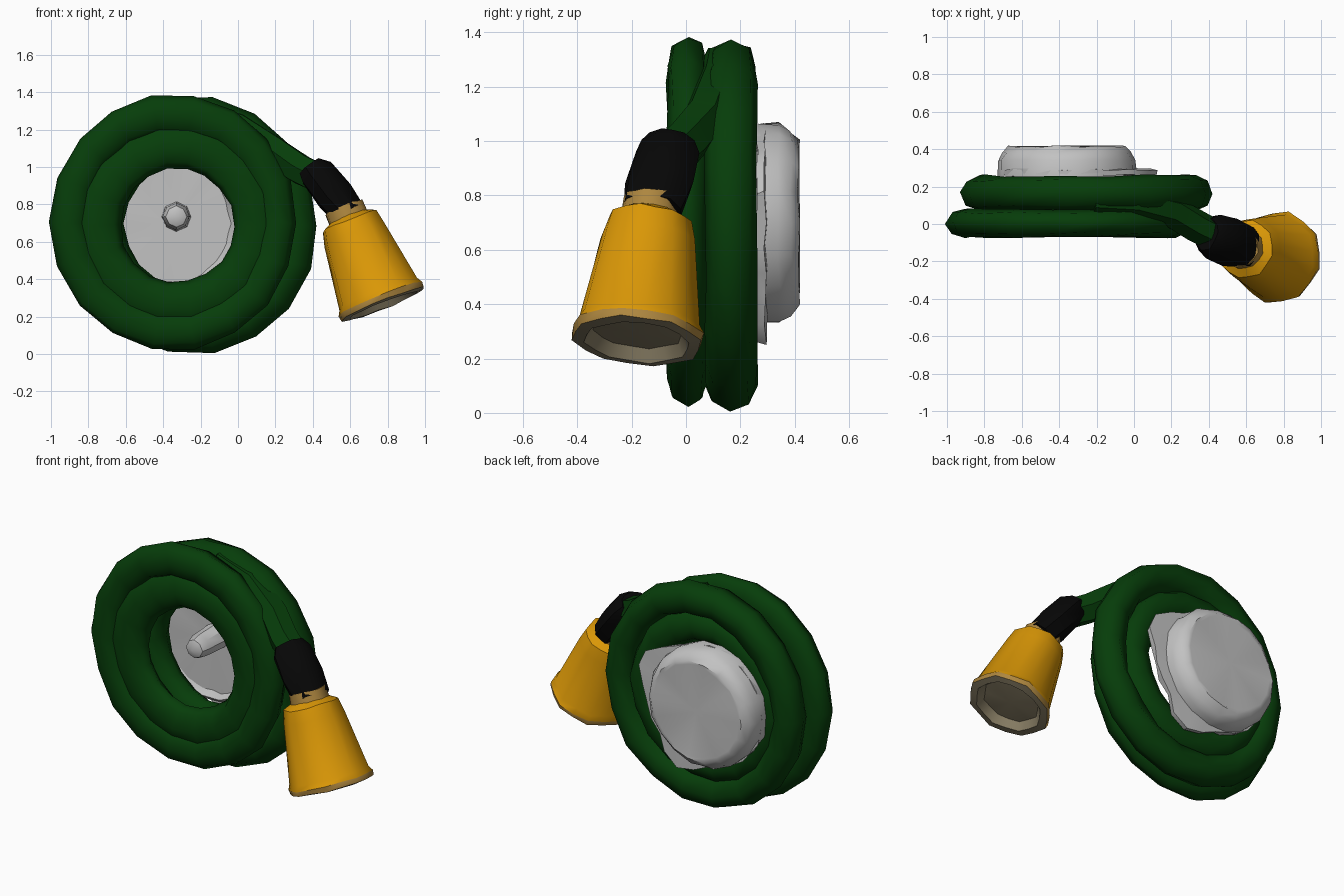
import bpy, bmesh, math, random
from mathutils import Vector

random.seed(4)
cube = bpy.data.objects.get("Cube")
if cube:
    bpy.data.objects.remove(cube, do_unlink=True)


def material(name, rgb):
    m = bpy.data.materials.new(name)
    m.use_nodes = True
    m.diffuse_color = (*rgb, 1)
    m.node_tree.nodes["Principled BSDF"].inputs["Base Color"].default_value = (*rgb, 1)
    return m


GREEN = material("hose green", (0.002, 0.047, 0.003))
YELLOW = material("nozzle yellow", (0.70, 0.31, 0.002))
BLACK = material("rubber black", (0.002, 0.002, 0.002))
SILVER = material("metal grey", (0.54, 0.54, 0.54))
TAN = material("spray face tan", (0.25, 0.21, 0.13))
AMBER = material("worn amber", (0.42, 0.24, 0.05))


def finish(obj, mats, jitter=0.0, angle=40):
    for m in mats:
        obj.data.materials.append(m)
    for v in obj.data.vertices:
        v.co += Vector([random.uniform(-jitter, jitter) for _ in range(3)])
    bpy.ops.object.select_all(action="DESELECT")
    obj.select_set(True)
    bpy.context.view_layer.objects.active = obj
    bpy.ops.object.shade_smooth_by_angle(angle=math.radians(angle))
    return obj


def ring(name, x, y, z, major, minor, depth=1.0, tall=1.0):
    """One winding of hose, standing upright around the y axis."""
    bpy.ops.mesh.primitive_torus_add(major_segments=18, minor_segments=8,
                                     major_radius=major, minor_radius=minor,
                                     location=(x, y, z), rotation=(math.pi / 2, 0, 0))
    obj = bpy.context.object
    obj.name = name
    obj.scale = (1, tall, depth)
    return finish(obj, [GREEN], 0.008, 60)


def lathe(name, start, axis, profile, mats, segs=12, flute=0.0, shape=None, jitter=0.0):
    """Turn (radius, distance, material) points around an axis."""
    bm = bmesh.new()
    turn = Vector(axis).to_track_quat("Z", "Y")
    rows = []
    for r, d, _ in profile:
        row = []
        for i in range(segs):
            a = 2 * math.pi * i / segs
            k = r * (1 - flute * (i % 2)) * (shape(a) if shape else 1)
            p = turn @ Vector((k * math.cos(a), k * math.sin(a), d))
            row.append(bm.verts.new(Vector(start) + p))
        rows.append(row)
    for (_, _, mat), low, high in zip(profile, rows, rows[1:]):
        for i in range(segs):
            j = (i + 1) % segs
            bm.faces.new((low[i], low[j], high[j], high[i])).material_index = mat
    bmesh.ops.remove_doubles(bm, verts=bm.verts, dist=0.0005)
    bmesh.ops.recalc_face_normals(bm, faces=bm.faces)
    mesh = bpy.data.meshes.new(name)
    bm.to_mesh(mesh)
    bm.free()
    obj = bpy.data.objects.new(name, mesh)
    bpy.context.collection.objects.link(obj)
    return finish(obj, mats, jitter)


# Coiled hose: two layers of two windings pressed together
ring("front_outer_winding", -0.345, 0.005, 0.705, 0.56, 0.1, 0.76, 1.045)
ring("front_inner_winding", -0.325, 0.012, 0.685, 0.425, 0.122, 0.62)
ring("back_outer_winding", -0.25, 0.165, 0.69, 0.58, 0.097, 0.97, 1.02)
ring("back_inner_winding", -0.28, 0.165, 0.69, 0.43, 0.1, 0.88)

# Free hose end running from the coil to the nozzle
curve = bpy.data.curves.new("hose_end", "CURVE")
curve.dimensions = "3D"
curve.bevel_depth = 0.088
curve.bevel_resolution = 1
curve.use_fill_caps = True
path = curve.splines.new("POLY")
points = [(-0.22, 0.13, 1.27), (0.0, 0.12, 1.21), (0.2, 0.07, 1.08),
          (0.33, -0.01, 0.99), (0.43, -0.06, 0.94)]
path.points.add(len(points) - 1)
for p, co in zip(path.points, points):
    p.co = (*co, 1)
hose_end = bpy.data.objects.new("hose_end", curve)
bpy.context.collection.objects.link(hose_end)
bpy.ops.object.select_all(action="DESELECT")
hose_end.select_set(True)
bpy.context.view_layer.objects.active = hose_end
bpy.ops.object.convert(target="MESH")
finish(bpy.context.object, [GREEN], 0.004, 50)


def oval(a):
    """Neck outline, broader from front to back."""
    return 0.94 + 0.26 * math.cos(a) ** 2


# Rubber neck
neck = Vector((0.39, -0.055, 1.0))
joint = Vector((0.6, -0.125, 0.745))
length = (joint - neck).length
lathe("rubber_neck", neck, joint - neck,
      [(0, 0, 0), (0.075, 0, 0), (0.1, 0.05, 0), (0.108, length * 0.6, 0),
       (0.095, length, 0), (0, length, 0)], [BLACK], 10, shape=oval, jitter=0.005)

# Bell nozzle with worn collar, fluted sides and a recessed face
mouth = Vector((0.775, -0.18, 0.265))
collar = Vector((0.565, -0.125, 0.785))
reach = (mouth - collar).length
lathe("spray_nozzle", collar, mouth - collar,
      [(0, 0, 2), (0.107, 0, 2), (0.112, 0.06, 0), (0.158, 0.085, 0),
       (0.178, 0.16, 0), (0.232, reach - 0.06, 0), (0.25, reach - 0.03, 2),
       (0.245, reach, 1), (0.2, reach + 0.005, 1), (0.17, reach - 0.04, 1),
       (0, reach - 0.025, 1)], [YELLOW, TAN, AMBER], 16, flute=0.05, jitter=0.004)

# Wall hub: drum with a dished front
lathe("hub_drum", (-0.36, 0, 0.70), (0, 1, 0),
      [(0, 0.30, 0), (0.3, 0.285, 0), (0.35, 0.23, 0), (0.372, 0.25, 0),
       (0.37, 0.34, 0), (0.345, 0.385, 0), (0.31, 0.415, 0), (0.29, 0.415, 0),
       (0, 0.415, 0)], [SILVER], 18, jitter=0.006)


def ragged(a):
    """Round outline with torn lobes above and below the +x side."""
    lobes = [(math.pi - 0.3, 0.36), (math.pi + 0.35, 0.2), (math.pi + 1.05, 0.36)]
    return 1 + max(h * max(0, math.cos(a - c)) ** 12 for c, h in lobes)


# Torn mounting flange
lathe("hub_flange", (-0.36, 0, 0.70), (0, 1, 0),
      [(0, 0.262, 0), (0.365, 0.262, 0), (0.37, 0.292, 0), (0, 0.31, 0)],
      [SILVER], 28, shape=ragged, jitter=0.006)

# Centre peg with a rounded tip
lathe("hub_peg", (-0.33, 0.31, 0.735), (0, -1, 0),
      [(0.1, 0, 0), (0.078, 0.05, 0), (0.072, 0.22, 0), (0.055, 0.27, 0),
       (0, 0.295, 0)], [SILVER], 8, jitter=0.003)
